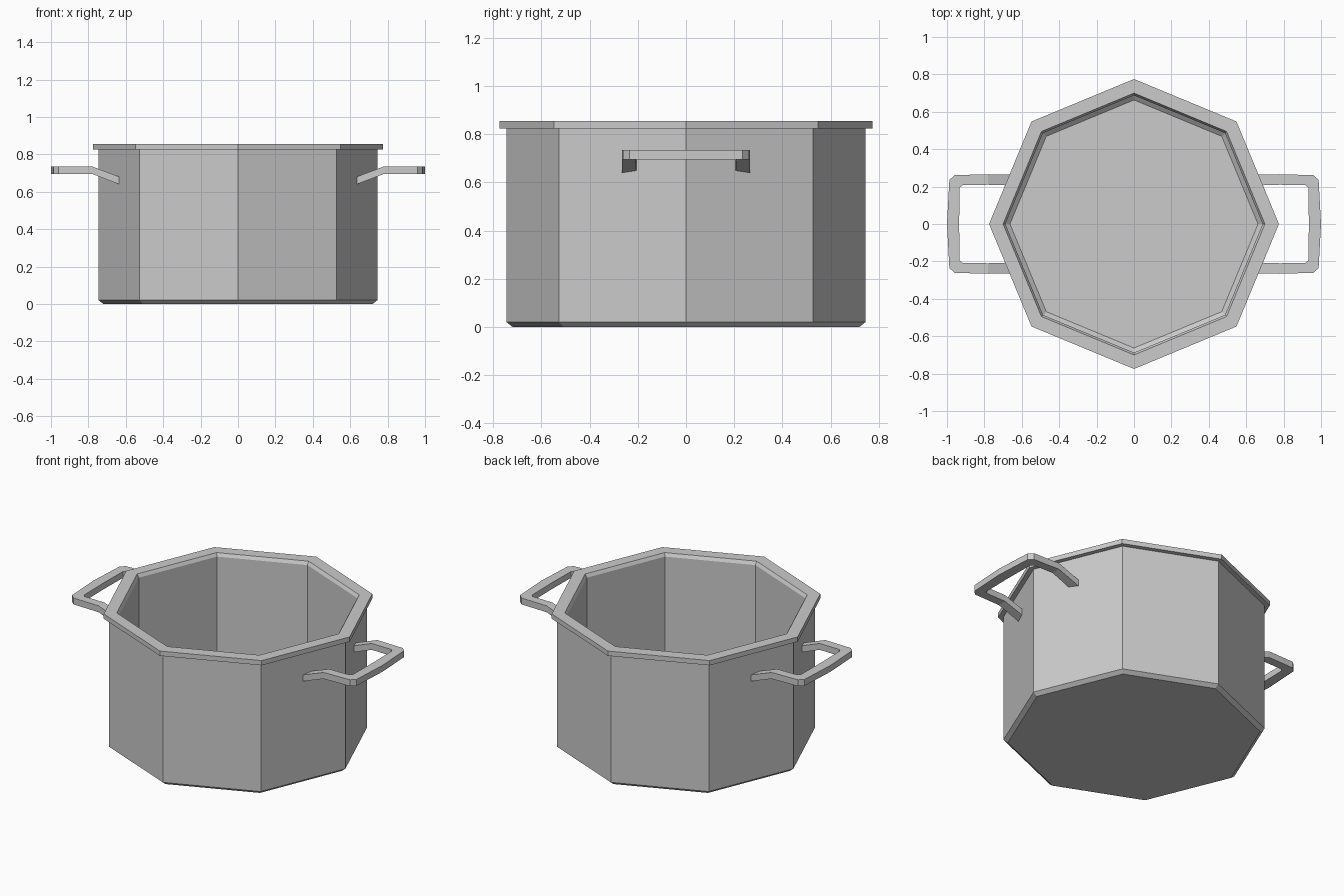
import bpy, bmesh
from math import cos, sin, pi

if "Cube" in bpy.data.objects:
    bpy.data.objects.remove(bpy.data.objects["Cube"])

SIDES = 8


def make_object(name, bm):
    bmesh.ops.recalc_face_normals(bm, faces=bm.faces)
    mesh = bpy.data.meshes.new(name)
    bm.to_mesh(mesh)
    bm.free()
    obj = bpy.data.objects.new(name, mesh)
    bpy.context.collection.objects.link(obj)
    return obj


def lathe(name, profile):
    """Spin (radius, z) points into an octagonal solid, capped at both ends."""
    bm = bmesh.new()
    rings = [[bm.verts.new((r * cos(2 * pi * i / SIDES), r * sin(2 * pi * i / SIDES), z))
              for i in range(SIDES)] for r, z in profile]
    for a, b in zip(rings, rings[1:]):
        for i in range(SIDES):
            j = (i + 1) % SIDES
            bm.faces.new((a[i], a[j], b[j], b[i]))
    bm.faces.new(rings[0])
    bm.faces.new(rings[-1])
    return make_object(name, bm)


def handle_top(x):
    """Handle is level outside the fold and slopes down towards the wall."""
    return 0.735 - max(0.0, 0.78 - x) * 0.379


def handle(name, side):
    # half outline: outer x, y then inner x, y, from the wall to the grip middle
    half = [(0.630, 0.265, 0.655, 0.206),
            (0.780, 0.266, 0.780, 0.210),
            (0.960, 0.261, 0.917, 0.208),
            (0.987, 0.235, 0.932, 0.194),
            (1.000, 0.000, 0.935, 0.000)]
    path = half + [(ox, -oy, ix, -iy) for ox, oy, ix, iy in reversed(half[:-1])]
    bm = bmesh.new()
    sections = []
    for ox, oy, ix, iy in path:
        zo, zi = handle_top(ox), handle_top(ix)
        sections.append([bm.verts.new((side * x, y, z)) for x, y, z in
                         ((ox, oy, zo), (ix, iy, zi),
                          (ix, iy, zi - 0.04), (ox, oy, zo - 0.04))])
    for a, b in zip(sections, sections[1:]):
        for i in range(4):
            j = (i + 1) % 4
            bm.faces.new((a[i], a[j], b[j], b[i]))
    bm.faces.new(sections[0])
    bm.faces.new(sections[-1])
    return make_object(name, bm)


# Pot: chamfered base, straight wall, overhanging rim, hollow inside
lathe("pot_body", [(0.72, 0.0), (0.745, 0.02), (0.745, 0.825), (0.775, 0.825),
                   (0.775, 0.855), (0.70, 0.855), (0.688, 0.835),
                   (0.688, 0.07), (0.663, 0.05)])

# Two matching side handles
handle("right_handle", 1)
handle("left_handle", -1)
